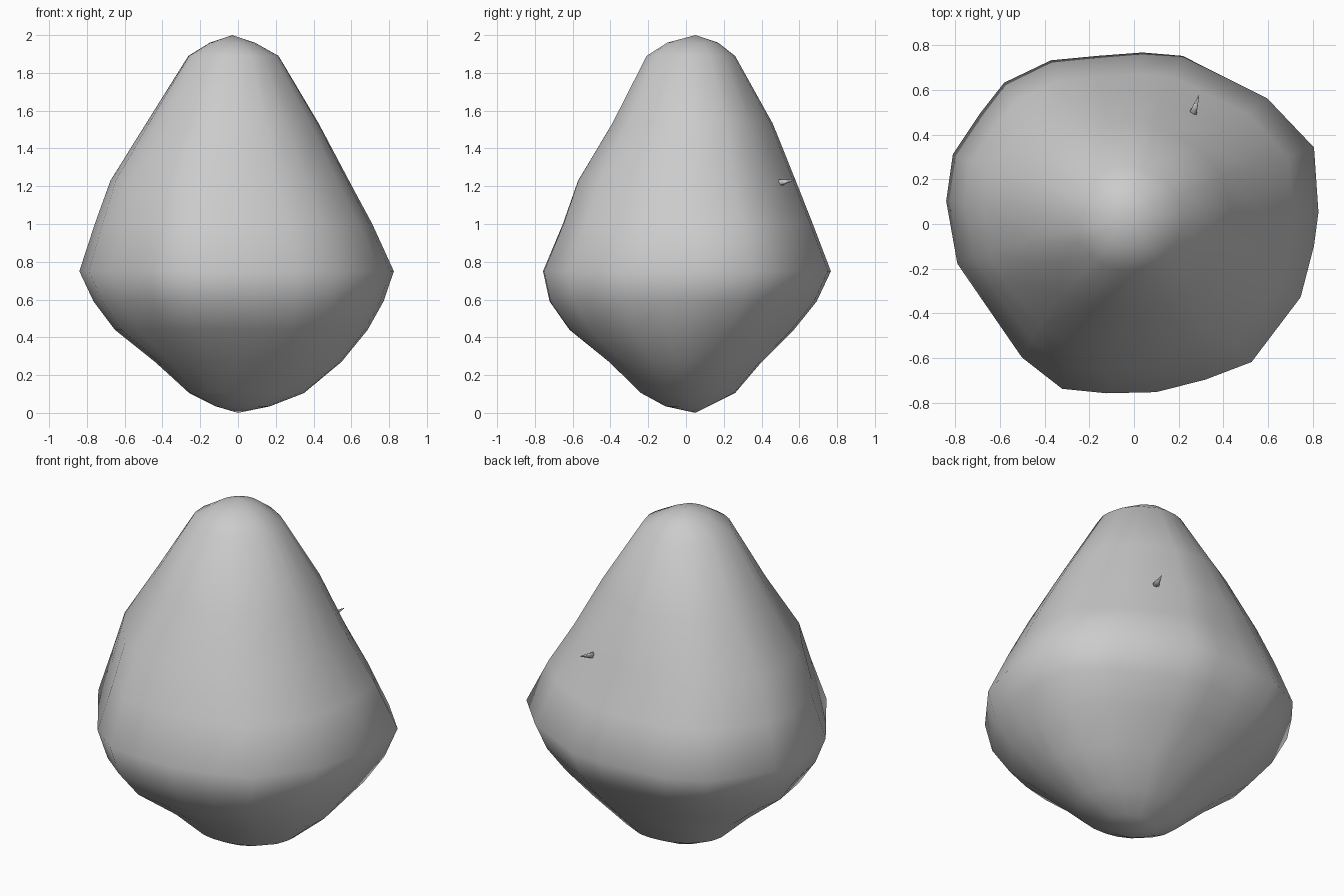
import bpy, bmesh
from math import cos, sin, atan2
from mathutils import Vector

if "Cube" in bpy.data.objects:
    bpy.data.objects.remove(bpy.data.objects["Cube"])

# Plan outline of the boulder at its widest height
OUTLINE = [(.83, .05), (.81, .34), (.60, .56), (.22, .75), (.04, .765), (-.16, .75),
           (-.37, .73), (-.58, .63), (-.69, .49), (-.81, .31), (-.84, .10), (-.79, -.18),
           (-.68, -.34), (-.50, -.60), (-.32, -.74), (-.12, -.76), (.10, -.755),
           (.32, -.70), (.53, -.62), (.75, -.33), (.81, -.10)]

# Cross-sections: z, x min, x max, y min, y max, share of outline irregularity
RINGS = [(.035, -.12, .17, -.11, .12, 0), (.105, -.26, .35, -.24, .26, .2),
         (.27, -.44, .55, -.41, .40, .5), (.44, -.65, .69, -.62, .57, .8),
         (.59, -.76, .775, -.725, .69, 1), (.75, -.835, .83, -.76, .765, 1),
         (1.0, -.755, .715, -.655, .67, .9), (1.23, -.675, .59, -.575, .58, .6),
         (1.53, -.49, .43, -.395, .46, .3), (1.89, -.265, .215, -.21, .26, 0),
         (1.96, -.15, .09, -.10, .17, 0)]


def finish(bm, name):
    bmesh.ops.recalc_face_normals(bm, faces=bm.faces)
    mesh = bpy.data.meshes.new(name)
    bm.to_mesh(mesh)
    bm.free()
    for p in mesh.polygons:
        p.use_smooth = True
    ob = bpy.data.objects.new(name, mesh)
    bpy.context.collection.objects.link(ob)
    return ob


# Boulder body, lofted through the cross-sections
bm = bmesh.new()
loops = []
for z, x0, x1, y0, y1, k in RINGS:
    loop = []
    for px, py in OUTLINE:
        u, v = px / .835, py / .763
        a = atan2(v, u)
        u, v = u * k + cos(a) * (1 - k), v * k + sin(a) * (1 - k)
        loop.append(bm.verts.new(((x0 + x1) / 2 + u * (x1 - x0) / 2,
                                  (y0 + y1) / 2 + v * (y1 - y0) / 2, z)))
    loops.append(loop)
n = len(OUTLINE)
for lo, hi in zip(loops, loops[1:]):
    for i in range(n):
        j = (i + 1) % n
        bm.faces.new((lo[i], lo[j], hi[j], hi[i]))
for loop, tip in ((loops[0], (0, .05, 0)), (loops[-1], (-.03, .05, 2))):
    t = bm.verts.new(tip)
    for i in range(n):
        bm.faces.new((loop[i], loop[(i + 1) % n], t))
finish(bm, "boulder")

# Tiny thorn standing out of the back right flank
bm = bmesh.new()
base, tip = Vector((.262, .49, 1.217)), Vector((.29, .575, 1.235))
bmesh.ops.create_cone(bm, cap_ends=True, segments=6, radius1=.02, radius2=.002,
                      depth=(tip - base).length)
thorn = finish(bm, "thorn")
thorn.location = (base + tip) / 2
thorn.rotation_euler = (tip - base).to_track_quat('Z', 'Y').to_euler()
